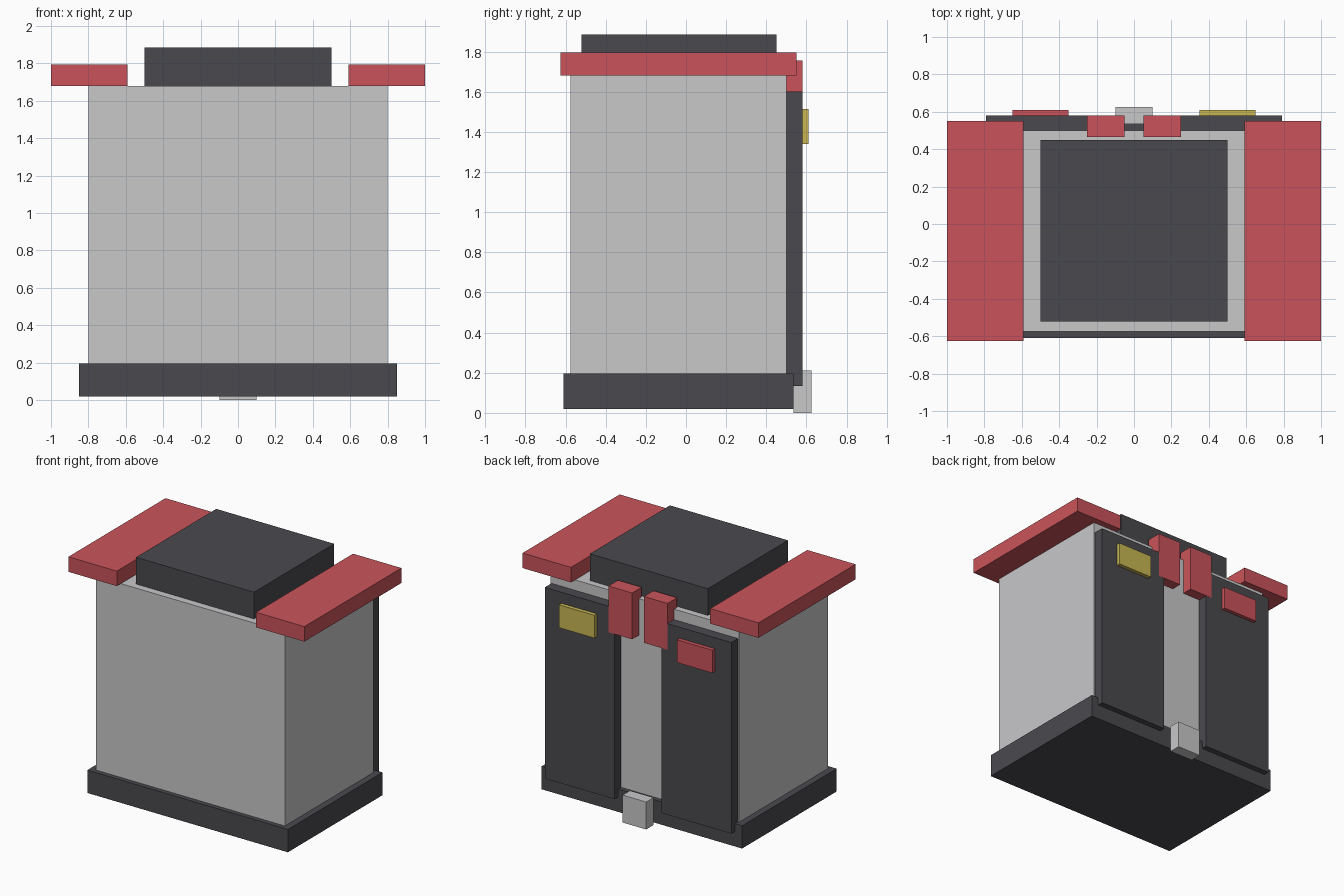
import bpy
import bmesh

cube = bpy.data.objects.get("Cube")
if cube:
    bpy.data.objects.remove(cube, do_unlink=True)


def linear(c):
    c /= 255
    return c / 12.92 if c <= 0.04045 else ((c + 0.055) / 1.055) ** 2.4


def material(name, *rgb):
    colour = [linear(c) for c in rgb] + [1]
    mat = bpy.data.materials.new(name)
    mat.use_nodes = True
    mat.diffuse_color = colour
    shader = next(n for n in mat.node_tree.nodes if n.type == "BSDF_PRINCIPLED")
    shader.inputs["Base Color"].default_value = colour
    return mat


GREY = material("light grey", 200, 200, 202)
DARK = material("charcoal", 74, 73, 78)
RED = material("soft red", 202, 84, 91)
YELLOW = material("mustard yellow", 200, 182, 84)


def box(name, mat, x, y, z):
    """Flat-sided block spanning the given (low, high) ranges."""
    spans = (x, y, z)
    bm = bmesh.new()
    bmesh.ops.create_cube(bm, size=1)
    for v in bm.verts:
        v.co = [(lo + hi) / 2 + c * (hi - lo) for c, (lo, hi) in zip(v.co, spans)]
    mesh = bpy.data.meshes.new(name)
    bm.to_mesh(mesh)
    bm.free()
    mesh.materials.append(mat)
    obj = bpy.data.objects.new(name, mesh)
    bpy.context.collection.objects.link(obj)
    return obj


def pair(name, mat, x, y, z):
    """Matching left (+x) and right (-x) blocks."""
    box("left_" + name, mat, x, y, z)
    box("right_" + name, mat, (-x[1], -x[0]), y, z)


# Main torso, waist band and collar
box("body", GREY, (-0.8, 0.8), (-0.575, 0.5), (0.19, 1.68))
box("waist_band", DARK, (-0.85, 0.85), (-0.61, 0.535), (0.02, 0.195))
box("collar", DARK, (-0.5, 0.5), (-0.52, 0.45), (1.68, 1.885))

# Shoulder slabs
pair("shoulder", RED, (0.59, 1.0), (-0.625, 0.55), (1.68, 1.795))

# Rear panels, straps and clasp
pair("panel", DARK, (0.2, 0.79), (0.5, 0.58), (0.135, 1.6))
pair("strap", RED, (0.05, 0.25), (0.465, 0.581), (1.4, 1.755))
box("clasp", GREY, (-0.1, 0.1), (0.535, 0.625), (0, 0.21))

# Patches on the panels
box("left_patch", YELLOW, (0.35, 0.65), (0.58, 0.61), (1.34, 1.515))
box("right_patch", RED, (-0.65, -0.35), (0.58, 0.61), (1.34, 1.515))
